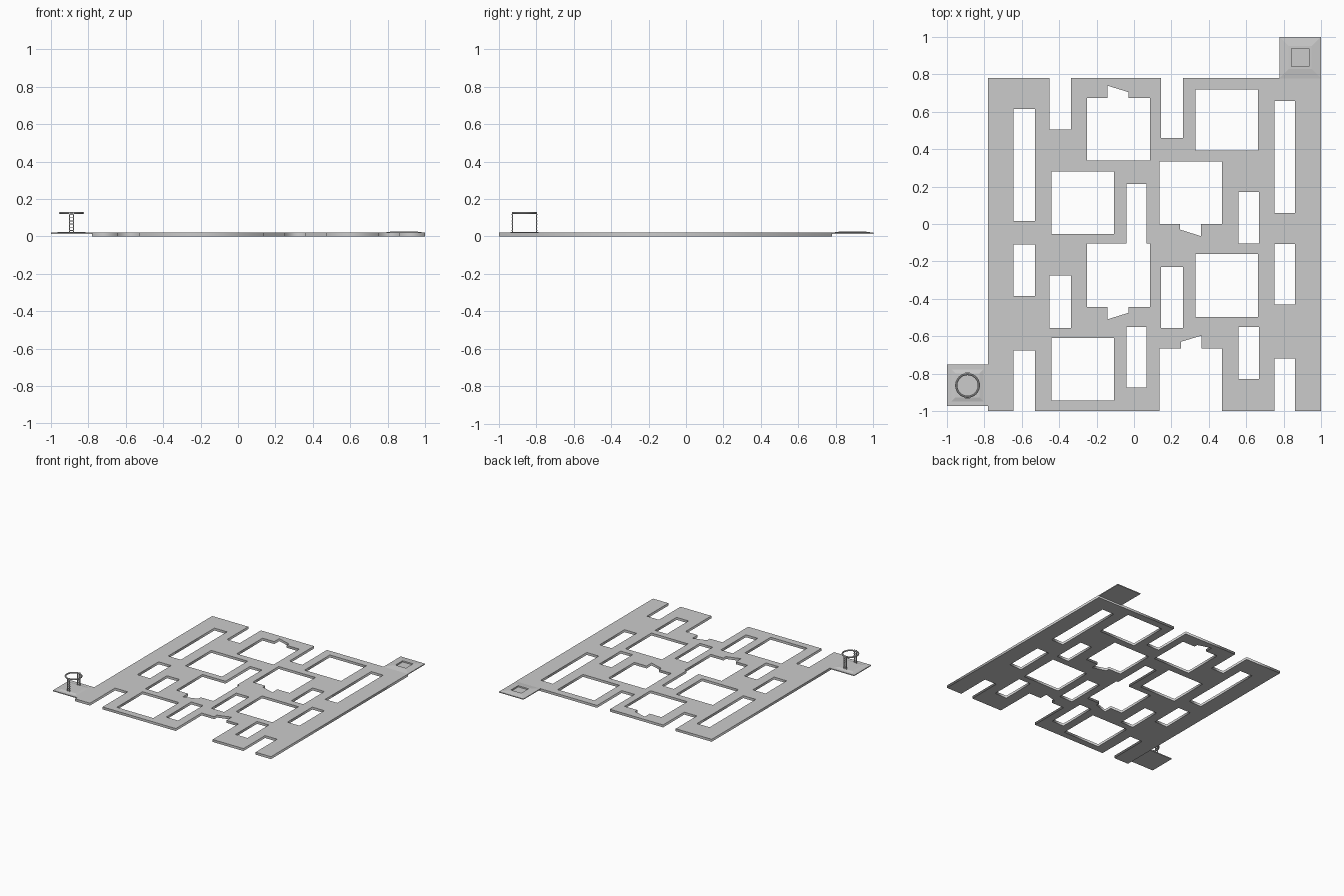
import bpy, bmesh, math
from mathutils import Matrix, Vector

if "Cube" in bpy.data.objects:
    bpy.data.objects.remove(bpy.data.objects["Cube"])


def rect(x0, x1, y0, y1):
    return [(x0, y0), (x1, y0), (x1, y1), (x0, y1)]


# Maze-like slab: filled 2D outline with open notches and closed cut-outs
outline = [(-.78, -1), (-.645, -1), (-.645, -.675), (-.53, -.675), (-.53, -1),
           (.135, -1), (.135, -.665), (.25, -.665), (.25, -.63), (.36, -.597), (.36, -.665),
           (.47, -.665), (.47, -1), (.75, -1), (.75, -.72), (.86, -.72), (.86, -1),
           (1, -1), (1, .78), (.262, .78), (.262, .46), (.145, .46), (.145, .78),
           (-.338, .78), (-.338, .505), (-.453, .505), (-.453, .78), (-.78, .78)]
holes = [
    rect(-.645, -.53, .015, .615), rect(-.645, -.53, -.385, -.11),
    rect(-.453, -.338, -.555, -.275), rect(-.44, -.108, -.053, .28),
    rect(-.44, -.108, -.945, -.61), rect(.33, .662, .393, .72),
    rect(.33, .662, -.497, -.16), rect(.75, .86, .06, .657),
    rect(.75, .86, -.43, -.107), rect(.558, .667, -.105, .17),
    rect(.558, .667, -.83, -.55), rect(.145, .262, -.555, -.23),
    rect(-.04, .068, -.875, -.55),
    # rooms with slanted doorways
    [(-.25, .34), (.085, .34), (.085, .675), (-.03, .675), (-.03, .705),
     (-.143, .74), (-.143, .675), (-.25, .675)],
    [(.135, .335), (.135, 0), (.247, 0), (.247, -.03), (.358, -.065), (.358, 0),
     (.47, 0), (.47, .335)],
    [(-.25, -.105), (-.25, -.443), (-.143, -.443), (-.143, -.51), (-.03, -.475),
     (-.03, -.443), (.085, -.443), (.085, -.105), (.068, -.105), (.068, .215),
     (-.04, .215), (-.04, -.105)],
]
cu = bpy.data.curves.new("floor_slab", 'CURVE')
cu.dimensions = '2D'
cu.fill_mode = 'BOTH'
cu.extrude = 0.01
for pts in [outline] + holes:
    s = cu.splines.new('POLY')
    s.points.add(len(pts) - 1)
    for p, (x, y) in zip(s.points, pts):
        p.co = (x, y, 0, 1)
    s.use_cyclic_u = True
slab = bpy.data.objects.new("floor_slab", cu)
slab.location.z = 0.01
bpy.context.collection.objects.link(slab)
bpy.context.view_layer.objects.active = slab
slab.select_set(True)
bpy.ops.object.convert(target='MESH')
slab.select_set(False)


def finish(name, bm):
    bmesh.ops.recalc_face_normals(bm, faces=bm.faces)
    me = bpy.data.meshes.new(name)
    bm.to_mesh(me)
    bm.free()
    ob = bpy.data.objects.new(name, me)
    bpy.context.collection.objects.link(ob)
    return ob


def stacked_square(name, cx, cy, levels):
    """Square rings (half width, z) lofted into a closed solid."""
    bm = bmesh.new()
    rings = [[bm.verts.new((cx + sx * h, cy + sy * h, z))
              for sx, sy in ((-1, -1), (1, -1), (1, 1), (-1, 1))] for h, z in levels]
    for a, b in zip(rings, rings[1:]):
        for i in range(4):
            j = (i + 1) % 4
            bm.faces.new((a[i], a[j], b[j], b[i]))
    bm.faces.new(rings[0])
    bm.faces.new(rings[-1])
    return finish(name, bm)


# Corner pads: one with a square recess, one carrying the ring stand
stacked_square("recessed_pad", .888, .89,
               [(.111, .013), (.111, .02), (.062, .027), (.047, .027), (.047, .016)])
RX, RY = -.89, -.863
stacked_square("stand_pad", RX, RY, [(.111, .013), (.111, .02), (.085, .02), (.065, .025)])


def add_box(bm, c, size):
    bmesh.ops.create_cube(bm, size=1, matrix=Matrix.Translation(Vector(c)) @
                          Matrix.Diagonal((*size, 1)))


# Two ladder posts holding the ring
bm = bmesh.new()
for sy in (-1, 1):
    y = RY + sy * .065
    for sx in (-1, 1):
        add_box(bm, (RX + sx * .010, y, .077), (.006, .006, .108))
    for k in range(6):
        add_box(bm, (RX, y, .032 + k * .017), (.026, .008, .005))
finish("ladder_posts", bm)

# Ring on top
bpy.ops.mesh.primitive_torus_add(major_segments=32, minor_segments=8, major_radius=.0605,
                                 minor_radius=.006, location=(RX, RY, .125))
bpy.context.object.name = "top_ring"
bpy.ops.object.shade_smooth_by_angle()
